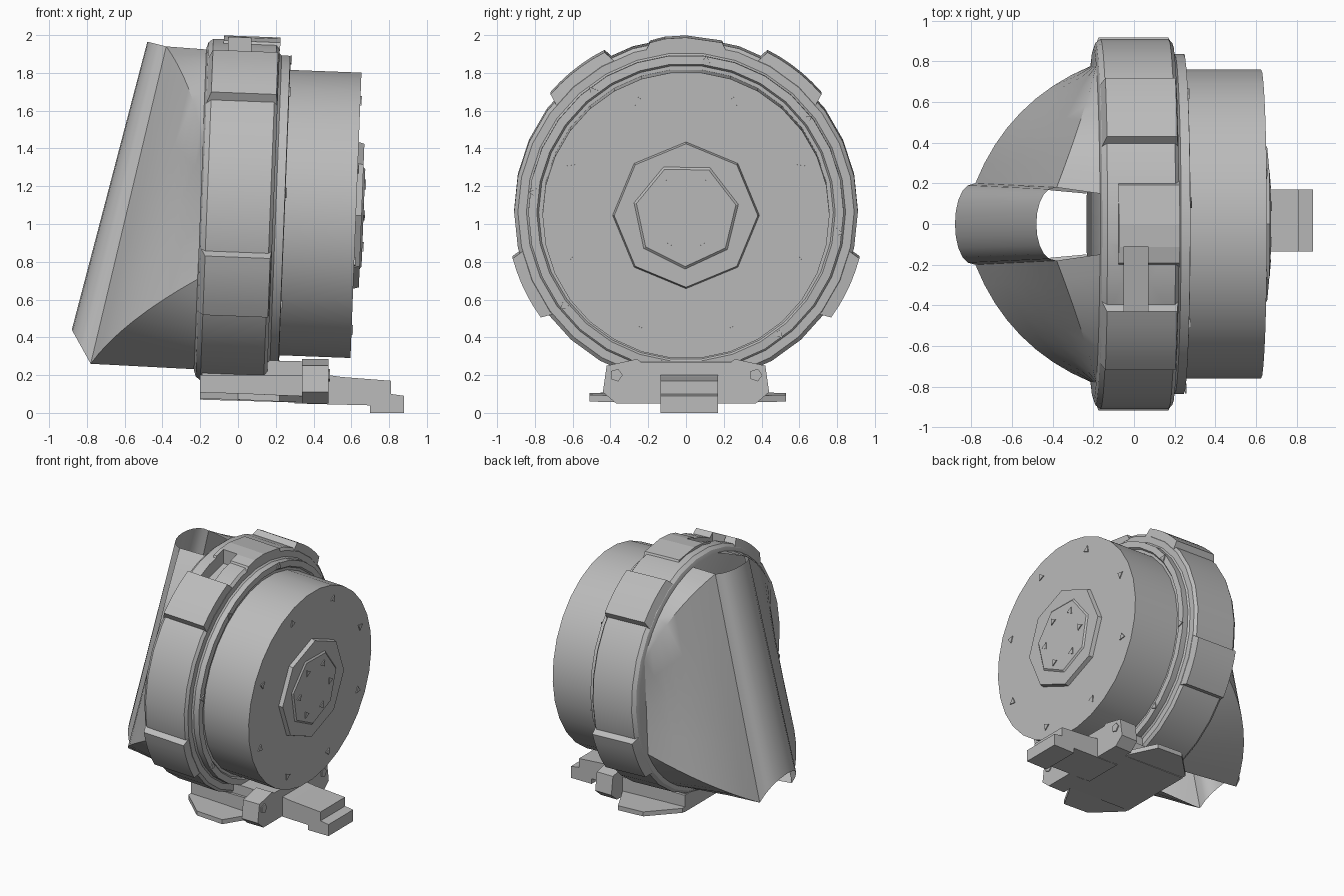
import bpy, bmesh, math
from mathutils import Vector, Matrix

cube = bpy.data.objects.get("Cube")
if cube:
    bpy.data.objects.remove(cube)

grey = bpy.data.materials.new("mid_grey")
grey.use_nodes = True
grey.diffuse_color = (0.5, 0.5, 0.5, 1)
grey.node_tree.nodes["Principled BSDF"].inputs["Base Color"].default_value = (0.5, 0.5, 0.5, 1)

CZ = 1.07                      # height of the wheel axis
TILT = Matrix.Translation((0, 0, CZ)) @ Matrix.Rotation(math.radians(2.2), 4, 'Y')


def make(name, bm, matrix=None, smooth=None, fix=True):
    if matrix:
        bm.transform(matrix)
    if fix:
        bmesh.ops.recalc_face_normals(bm, faces=bm.faces)
    me = bpy.data.meshes.new(name)
    bm.to_mesh(me)
    bm.free()
    me.materials.append(grey)
    ob = bpy.data.objects.new(name, me)
    bpy.context.collection.objects.link(ob)
    if smooth:
        bpy.ops.object.select_all(action='DESELECT')
        ob.select_set(True)
        bpy.context.view_layer.objects.active = ob
        bpy.ops.object.shade_smooth_by_angle(angle=math.radians(smooth))
    return ob


def grid(bm, rows):
    """Skin a list of point rows with quads."""
    vs = [[bm.verts.new(p) for p in row] for row in rows]
    for a, b in zip(vs, vs[1:]):
        for i in range(len(a) - 1):
            bm.faces.new((a[i], a[i + 1], b[i + 1], b[i]))


def prism(bm, pts, direction):
    """Closed polygon pushed along a direction."""
    base = bm.faces.new([bm.verts.new(p) for p in pts])
    top = bmesh.ops.extrude_face_region(bm, geom=[base])
    bmesh.ops.translate(bm, vec=direction,
                        verts=[v for v in top["geom"] if isinstance(v, bmesh.types.BMVert)])


def around(x, r, deg):
    a = math.radians(deg)
    return Vector((x, r * math.cos(a), r * math.sin(a)))


# Wheel body: collar, broad band, flange and drum turned on one axis
profile = [(-.2, 0), (-.2, .86), (-.19, .89), (-.165, .91), (.17, .91), (.188, .89), (.188, .845),
           (.2, .835), (.245, .835), (.248, .79), (.235, .78), (.235, .76), (.625, .76), (.625, 0)]
bm = bmesh.new()
N = 30
grid(bm, [[around(x, r, 360 * i / N) for x, r in profile] for i in range(N + 1)])
bmesh.ops.remove_doubles(bm, verts=bm.verts, dist=1e-5)
make("wheel_body", bm, TILT, 25)

# Raised blocks on the band, both sides
section = [(-.195, .87), (-.165, .95), (.18, .95), (.188, .87)]
bm = bmesh.new()
for a0, a1 in ((39, 65), (-38, -13), (115, 141), (193, 218)):
    rows = []
    for i in range(6):
        t = i / 5
        row = []
        for x, r in section:
            trim = 2 if r > .9 else 0      # bevelled ends
            row.append(around(x, r, a0 + trim + (a1 - a0 - 2 * trim) * t))
        rows.append(row + row[:1])
    grid(bm, rows)
    for row in (rows[0], rows[-1]):
        bm.faces.new([bm.verts.new(p) for p in row[:4]])
bmesh.ops.remove_doubles(bm, verts=bm.verts, dist=1e-5)
blocks = make("band_blocks", bm, TILT, 20)

# Low plate at the top of the band
bm = bmesh.new()
prism(bm, [around(-.11, r, a) for r, a in ((.88, 76), (.918, 78), (.925, 90), (.925, 97), (.918, 102), (.88, 104))],
      (.3, 0, 0))
make("top_plate", bm, TILT)

# Slot cut into the top of the band
bm = bmesh.new()
prism(bm, [(-.05, -.43, 1.8), (.07, -.43, 1.8), (.07, -.11, 1.88), (-.05, -.11, 1.88)], (0, 0, .4))
cutter = make("slot_cutter", bm)
cutter.hide_render = True
cutter.hide_viewport = True
for name in ("wheel_body", "band_blocks", "top_plate"):
    mod = bpy.data.objects[name].modifiers.new("slot", 'BOOLEAN')
    mod.object = cutter
    mod.operation = 'DIFFERENCE'

# Hub plates on the drum face
bm = bmesh.new()
for sides, r, r2, x, h, turn in ((8, .39, .38, .62, .035, 0), (7, .29, .27, .65, .015, 12)):
    lo = [around(x, r, turn + 360 * i / sides) for i in range(sides + 1)]
    hi = [around(x + h, r2, turn + 360 * i / sides) for i in range(sides + 1)]
    grid(bm, [lo, hi])
    bm.faces.new([bm.verts.new(p) for p in hi[:-1]])
make("hub_plates", bm, TILT)

# Small three-sided screw heads
bm = bmesh.new()
spots = [(.624, .655, 22.5 + 45 * i) for i in range(8)]
spots += [(.246, .81, 37.5 + 45 * i) for i in range(8)]
spots += [(.664, .19, 60 * i) for i in range(6)]
for x, r, a in spots:
    c = around(x, r, a)
    prism(bm, [c + around(0, .03, a + 120 * k) for k in range(3)], (.008, 0, 0))
make("screw_heads", bm, TILT)


# Flared side housing: two curved cheeks with roof and floor, open in the middle
def rim(deg):
    return TILT @ around(-.2, .86, deg)


def bend(a, b, bulge, u):
    p = a.lerp(b, u)
    k = 4 * u * (1 - u)
    return p + Vector((-bulge[0] * k, bulge[1] * k, bulge[2] * k))


SEG = 8
bm = bmesh.new()
foot, head = Vector((-.78, .2, .26)), Vector((-.38, .18, 1.94))
low = [bend(foot, rim(-25.5), (.06, .06, 0), i / SEG) for i in range(SEG + 1)]
top = [bend(head, rim(25), (-.02, .03, .03), i / SEG) for i in range(SEG + 1)]
cheek = [[l.lerp(t, k / 4) for l, t in zip(low, top)] for k in range(5)]
roof = [top, [rim(80 - 55 * i / SEG) for i in range(SEG + 1)]]
floor = [low, [rim(-80 + 54.5 * i / SEG) for i in range(SEG + 1)]]
for side in (1, -1):
    for rows in (cheek, roof, floor):
        grid(bm, [[(p.x, p.y * side, p.z) for p in row] for row in rows])
bmesh.ops.remove_doubles(bm, verts=bm.verts, dist=1e-4)
make("side_housing", bm, None, 28)

# Sloping half-round channel joining the cheeks
bm = bmesh.new()
rows = [[], []]
for i in range(11):
    a = math.radians(-90 + 18 * i)
    c, s = max(0, math.cos(a)) ** .85, math.sin(a)
    rows[0].append((-.78 - .1 * c, .2 * s, .26 + .18 * c))
    rows[1].append((-.38 - .1 * c, .18 * s, 1.94 + .025 * c))
grid(bm, rows)
make("sloping_channel", bm, None, 40)


# Mounting base
def block(name, outline, y0, y1):
    """Side outline in x and z, pushed along y."""
    b = bmesh.new()
    prism(b, [(x, y0, z) for x, z in outline], (0, y1 - y0, 0))
    return make(name, b)


block("base_saddle", [(-.2, .13), (.34, .11), (.48, .16), (.48, .27), (-.18, .285)], -.28, .28)
block("base_body", [(-.2, .07), (.48, .05), (.48, .2), (-.2, .2)], -.3, .3)
block("foot_tongue", [(.3, .05), (.7, .04), (.7, 0), (.88, 0), (.88, .09), (.81, .1), (.81, .17),
                      (.55, .19), (.48, .2), (.3, .2)], -.135, .17)

# Thin wings beside the base
bm = bmesh.new()
prism(bm, [(-.2, -.33, .075), (0, -.51, .07), (.22, -.51, .06), (.34, -.3, .055),
           (.34, .3, .055), (.22, .53, .06), (0, .53, .07), (-.2, .33, .075)], (0, 0, .035))
make("base_wings", bm)

# Clamp ears with small bolts
ears, bolts = bmesh.new(), bmesh.new()
for side in (1, -1):
    prism(ears, [(.34, y * side, z) for y, z in
                 ((.14, .05), (.37, .05), (.44, .11), (.42, .25), (.26, .285), (.14, .2))], (.14, 0, 0))
    prism(bolts, [(.478, side * .37 + .035 * math.cos(k * math.pi / 2.5), .2 + .035 * math.sin(k * math.pi / 2.5))
                  for k in range(5)], (.01, 0, 0))
make("clamp_ears", ears)
make("clamp_bolts", bolts)
